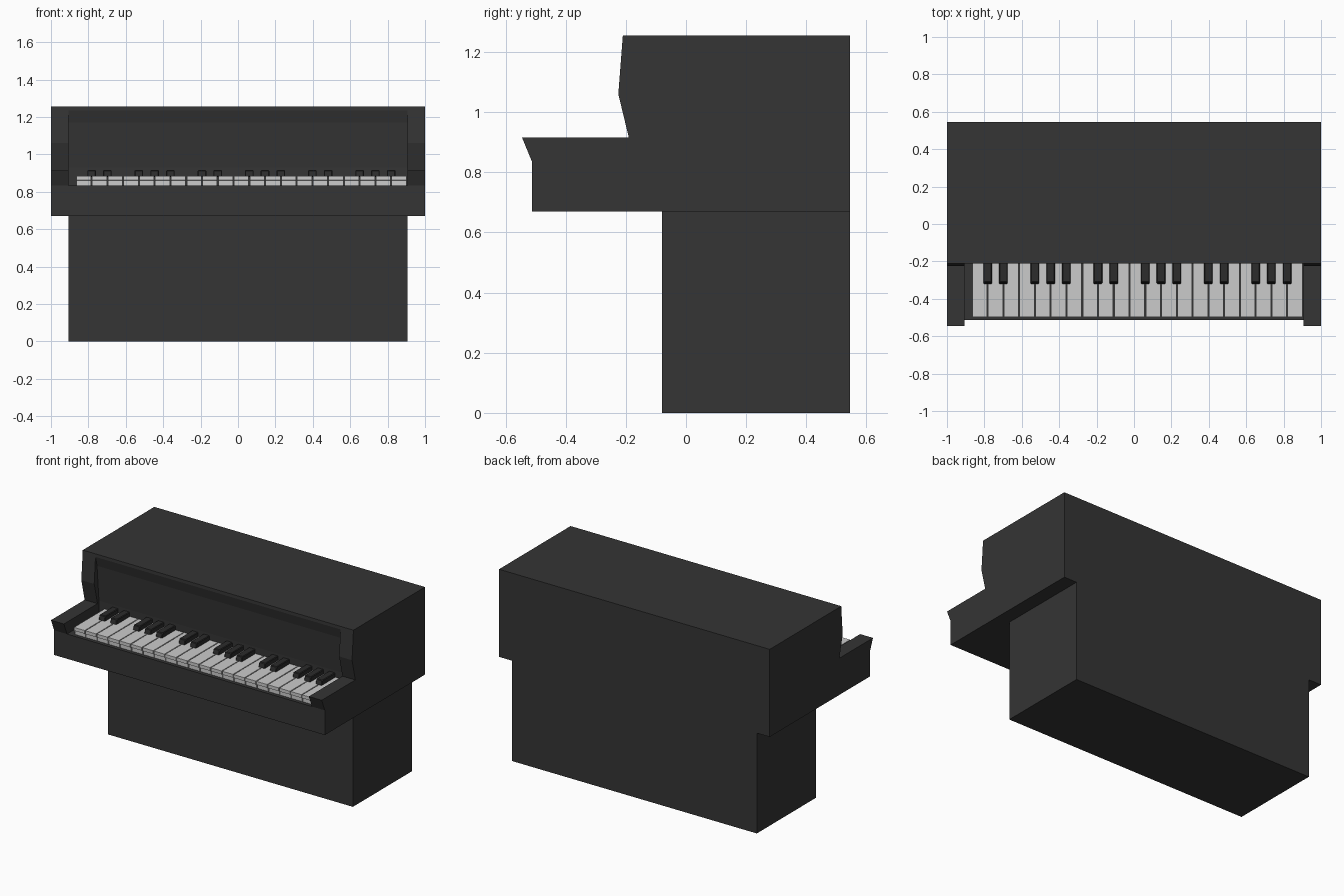
import bpy, bmesh

if "Cube" in bpy.data.objects:
    bpy.data.objects.remove(bpy.data.objects["Cube"])


def material(name, v):
    m = bpy.data.materials.new(name)
    m.diffuse_color = (v, v, v, 1)
    m.use_nodes = True
    m.node_tree.nodes["Principled BSDF"].inputs["Base Color"].default_value = m.diffuse_color
    return m


LACQUER = material("black_lacquer", 0.035)
IVORY = material("ivory", 0.65)
EBONY = material("ebony", 0.025)


def extrude_profile(name, profile, x0, x1, mat, bevel=0.0):
    """Extrude a (y, z) side profile from x0 to x1."""
    bm = bmesh.new()
    face = bm.faces.new([bm.verts.new((x0, y, z)) for y, z in profile])
    res = bmesh.ops.extrude_face_region(bm, geom=[face])
    verts = [g for g in res["geom"] if isinstance(g, bmesh.types.BMVert)]
    bmesh.ops.translate(bm, verts=verts, vec=(x1 - x0, 0, 0))
    bmesh.ops.recalc_face_normals(bm, faces=bm.faces)
    me = bpy.data.meshes.new(name)
    bm.to_mesh(me)
    bm.free()
    me.materials.append(mat)
    ob = bpy.data.objects.new(name, me)
    bpy.context.collection.objects.link(ob)
    if bevel:
        mod = ob.modifiers.new("bevel", "BEVEL")
        mod.width, mod.segments = bevel, 1
    return ob


# Side cheeks with stepped arms
cheek = [(0.545, 0.67), (0.545, 1.255), (-0.21, 1.255), (-0.225, 1.06),
         (-0.19, 0.915), (-0.545, 0.915), (-0.512, 0.835), (-0.512, 0.67)]
extrude_profile("left_cheek", cheek, -1.0, -0.905, LACQUER)
extrude_profile("right_cheek", cheek, 0.905, 1.0, LACQUER)

# Central case: lid edge, recessed fallboard and key bed
case = [(0.545, 0.67), (0.545, 1.255), (-0.21, 1.255), (-0.211, 1.235),
        (-0.195, 1.17), (-0.185, 1.05), (-0.175, 0.93), (-0.175, 0.835),
        (-0.512, 0.835), (-0.512, 0.67)]
extrude_profile("upper_case", case, -0.905, 0.905, LACQUER)

# Lower cabinet
lower = [(-0.08, 0), (0.545, 0), (0.545, 0.67), (-0.08, 0.67)]
extrude_profile("lower_cabinet", lower, -0.905, 0.905, LACQUER)

# Three octaves of keys
START, PITCH, GAP = -0.867, 0.0843, 0.006
white = [(-0.175, 0.835), (-0.488, 0.835), (-0.488, 0.86), (-0.497, 0.863),
         (-0.497, 0.885), (-0.175, 0.885)]
black = [(-0.175, 0.88), (-0.322, 0.88), (-0.312, 0.916), (-0.175, 0.916)]
for i in range(21):
    x = START + i * PITCH
    extrude_profile(f"white_key_{i + 1}", white, x + GAP / 2, x + PITCH - GAP / 2, IVORY)
    if i % 7 not in (2, 6):
        c = x + PITCH
        extrude_profile(f"black_key_{i + 1}", black, c - 0.023, c + 0.023, EBONY, 0.004)
